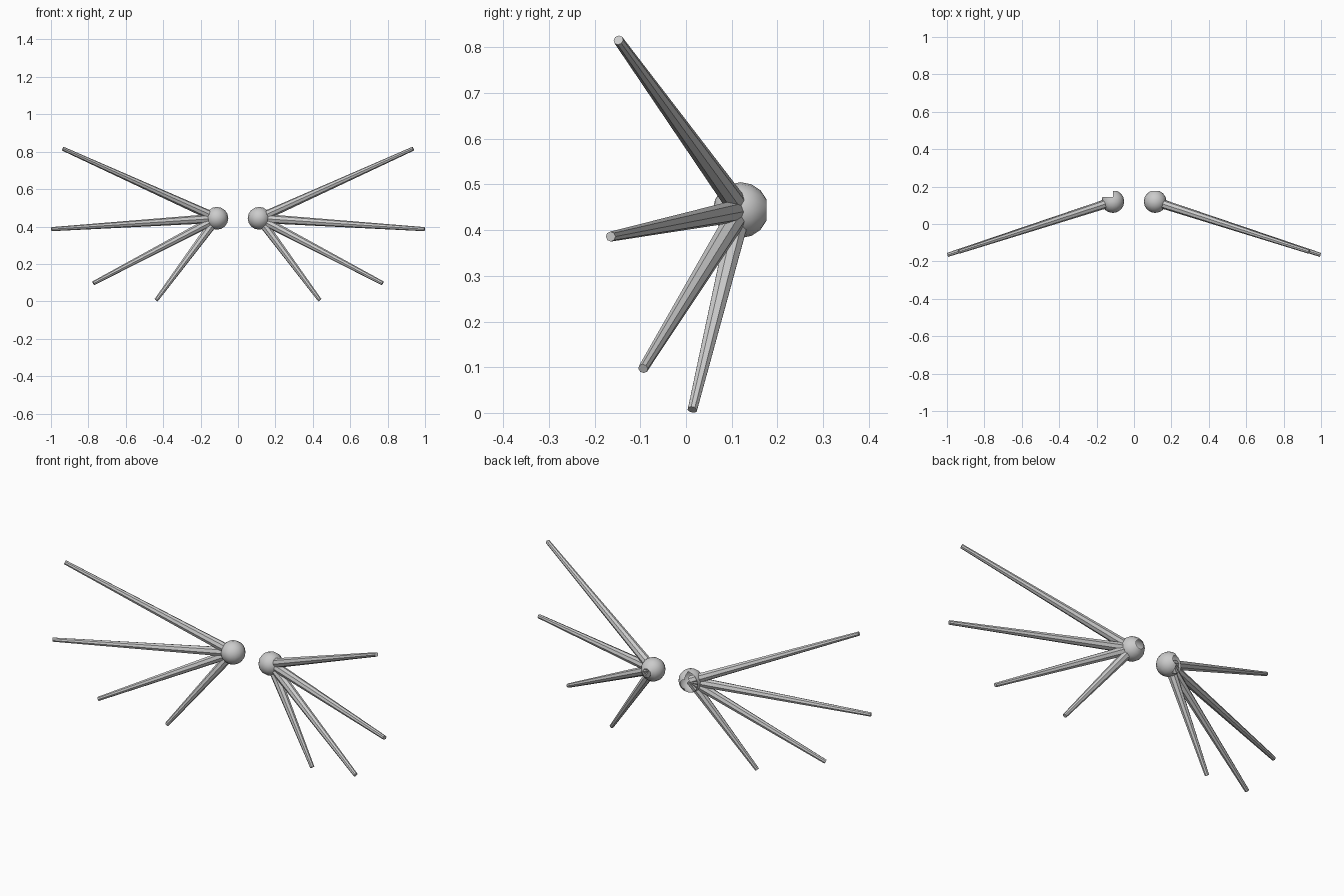
import bpy, bmesh, math
from mathutils import Vector

if "Cube" in bpy.data.objects:
    bpy.data.objects.remove(bpy.data.objects["Cube"])

HUB = Vector((0.113, 0.12, 0.444))
R = 0.061
# tip points of the four struts on the +x side
TIPS = [(0.936, -0.148, 0.816), (0.997, -0.165, 0.386),
        (0.773, -0.094, 0.097), (0.437, 0.014, 0.007)]


def mirrored(v, side):
    return Vector((v[0] * side, v[1], v[2]))


def add_object(name, bm, smooth=False):
    mesh = bpy.data.meshes.new(name)
    bm.to_mesh(mesh)
    bm.free()
    for p in mesh.polygons:
        p.use_smooth = smooth
    ob = bpy.data.objects.new(name, mesh)
    bpy.context.collection.objects.link(ob)
    return ob


def strut(name, a, b):
    # tapered eight-sided rod from the hub centre to the tip
    d = b - a
    bm = bmesh.new()
    bmesh.ops.create_cone(bm, cap_ends=True, segments=8,
                          radius1=0.025, radius2=0.011, depth=d.length)
    ob = add_object(name, bm)
    ob.location = (a + b) / 2
    ob.rotation_mode = 'QUATERNION'
    ob.rotation_quaternion = d.to_track_quat('Z', 'Y')


def hub(name, centre, notch):
    # ball with its pole on +y, open at the back
    bm = bmesh.new()
    bmesh.ops.create_uvsphere(bm, u_segments=16, v_segments=8, radius=R)
    for v in bm.verts:
        v.co = Vector((v.co.x, v.co.z, -v.co.y))
    gone = []
    for f in bm.faces:
        c = f.calc_center_median() / R
        if c.y > 0.93:
            gone.append(f)
        elif notch and c.y > 0.4 and c.x < -0.1:
            gone.append(f)
    bmesh.ops.delete(bm, geom=gone, context='FACES')
    ob = add_object(name, bm, True)
    ob.location = centre


for side, label in ((1, "right"), (-1, "left")):
    c = mirrored(HUB, side)
    hub(f"{label}_hub", c, side < 0)
    for i, t in enumerate(TIPS):
        strut(f"{label}_strut_{i + 1}", c, mirrored(t, side))
